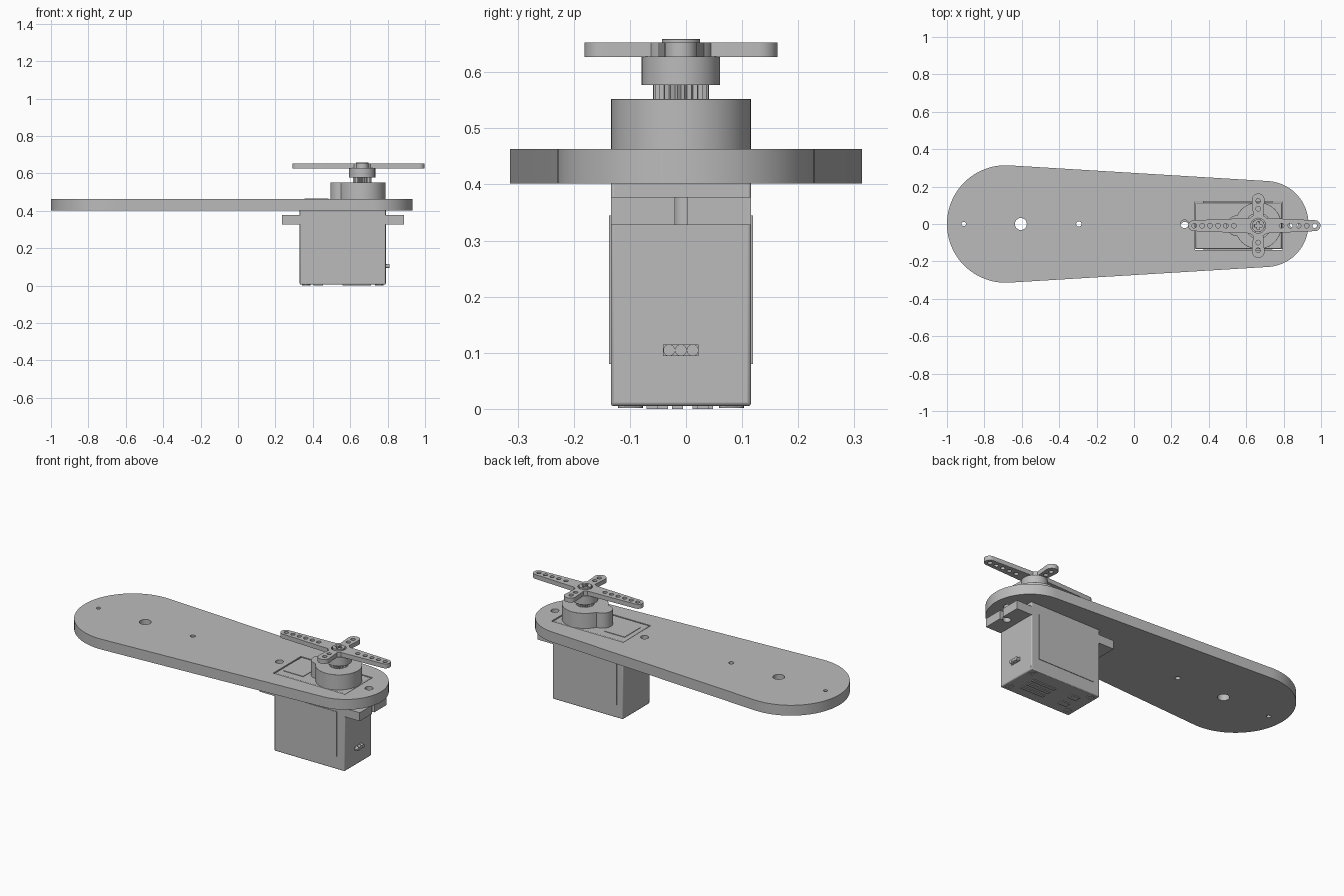
import bpy, bmesh
from math import pi, sin, cos, asin, atan2

cube = bpy.data.objects.get("Cube")
if cube:
    bpy.data.objects.remove(cube, do_unlink=True)

grey = bpy.data.materials.new("plain grey")
grey.use_nodes = True
tone = (0.5, 0.5, 0.5, 1)
grey.diffuse_color = tone
grey.node_tree.nodes["Principled BSDF"].inputs["Base Color"].default_value = tone

SX, SY = 0.664, -0.009          # output shaft axis
X0, X1, Y0, Y1 = 0.33, 0.79, -0.134, 0.116   # servo case footprint
Z_PLATE, Z_CASE = 0.402, 0.463


def arc(cx, cy, r, a0=0, a1=2 * pi, n=32, closed=False):
    steps = n if closed else n - 1
    return [(cx + r * cos(a0 + (a1 - a0) * i / steps),
             cy + r * sin(a0 + (a1 - a0) * i / steps)) for i in range(n)]


def circle(cx, cy, r, n=32):
    return arc(cx, cy, r, n=n, closed=True)


def rect(x0, x1, y0, y1):
    return [(x0, y0), (x1, y0), (x1, y1), (x0, y1)]


def prism(name, loops, z0, z1, bevel=0):
    """Extrude an outline, with further loops as holes, from z0 to z1."""
    cu = bpy.data.curves.new(name, 'CURVE')
    cu.dimensions, cu.fill_mode = '2D', 'BOTH'
    cu.extrude = (z1 - z0) / 2
    for pts in loops:
        sp = cu.splines.new('POLY')
        sp.points.add(len(pts) - 1)
        for p, (x, y) in zip(sp.points, pts):
            p.co = (x, y, 0, 1)
        sp.use_cyclic_u = True
    tmp = bpy.data.objects.new(name, cu)
    bpy.context.collection.objects.link(tmp)
    bpy.context.view_layer.update()
    deps = bpy.context.evaluated_depsgraph_get()
    me = bpy.data.meshes.new_from_object(tmp.evaluated_get(deps))
    bpy.data.objects.remove(tmp, do_unlink=True)
    bm = bmesh.new()
    bm.from_mesh(me)
    bmesh.ops.remove_doubles(bm, verts=bm.verts, dist=1e-5)
    bmesh.ops.recalc_face_normals(bm, faces=bm.faces)
    bmesh.ops.translate(bm, verts=bm.verts, vec=(0, 0, (z0 + z1) / 2))
    bm.to_mesh(me)
    bm.free()
    me.materials.clear()
    me.materials.append(grey)
    ob = bpy.data.objects.new(name, me)
    bpy.context.collection.objects.link(ob)
    if bevel:
        mod = ob.modifiers.new("rounded edges", 'BEVEL')
        mod.width, mod.segments, mod.limit_method = bevel, 2, 'ANGLE'
    bpy.ops.object.select_all(action='DESELECT')
    ob.select_set(True)
    bpy.context.view_layer.objects.active = ob
    bpy.ops.object.shade_smooth_by_angle(angle=0.55)
    return ob


# Tapered arm plate with servo cut-out and holes
BIG, SMALL, BX, TX = 0.314, 0.23, -0.686, 0.703
tilt = pi / 2 - asin((BIG - SMALL) / (TX - BX))
outline = arc(TX, 0, SMALL, -tilt, tilt, 40) + arc(BX, 0, BIG, tilt, 2 * pi - tilt, 48)
holes = [(-0.91, 0.012), (-0.605, 0.032), (-0.295, 0.014), (0.27, 0.022), (0.855, 0.022)]
gap = 0.004
prism("arm_plate", [outline, rect(X0 - gap, X1 + gap, Y0 - gap, Y1 + gap)]
      + [circle(x, 0, r, 24) for x, r in holes], Z_PLATE, Z_CASE)

# Servo case
prism("servo_case", [rect(X0, X1, Y0, Y1)], 0.005, Z_CASE, 0.006)

# Mounting flange with a keyhole slot at each end
FX, HALF, HOLE, SLOT = 0.5615, 0.3265, 0.021, 0.011
key = asin(SLOT / HOLE)
end = [(HALF, (Y0 - Y1) / 2), (HALF, -SLOT)]
end += arc(HALF - 0.037, 0, HOLE, -key, key - 2 * pi, 20)
end += [(HALF, SLOT), (HALF, (Y1 - Y0) / 2)]
prism("mounting_flange", [[(FX + s * x, SY + s * y) for s in (1, -1) for x, y in end]],
      0.328, 0.378)

# Gear turret: shaft circle joined to a smaller idler circle
R, r, d = 0.125, 0.055, 0.114
a = (d * d + R * R - r * r) / (2 * d)
h = (R * R - a * a) ** 0.5
big, small = pi - atan2(h, a), atan2(h, d - a)
turret = arc(SX, SY, R, -big, big, 48) + arc(SX - d, SY, r, small, 2 * pi - small, 20)[1:-1]
prism("gear_turret", [turret], 0.455, 0.552, 0.003)

# Toothed output shaft and hub
teeth = [(SX + q * cos(pi * i / 25), SY + q * sin(pi * i / 25))
         for i in range(50) for q in [0.05 if i % 2 else 0.044]]
prism("output_spline", [teeth], 0.55, 0.58)
prism("horn_hub", [circle(SX, SY, 0.07, 48)], 0.577, 0.628)

# Four-armed horn: (length, root half width, tip radius) for +x, +y, -x, -y
CORE = 0.06
arms = [(0.333, 0.041, 0.029), (0.172, 0.027, 0.034),
        (0.374, 0.041, 0.029), (0.172, 0.027, 0.034)]
horn = []
for i, (length, root, tip) in enumerate(arms):
    turn = i * pi / 2
    local = [(CORE * cos(asin(root / CORE)), -root)]
    local += arc(length - tip, 0, tip, -pi / 2, pi / 2, 16)
    local += [(local[0][0], root)]
    horn += [(SX + x * cos(turn) - y * sin(turn), SY + x * sin(turn) + y * cos(turn))
             for x, y in local]
    after = turn + pi / 2 - asin(arms[(i + 1) % 4][1] / CORE)
    horn += arc(SX, SY, CORE, turn + asin(root / CORE), after, 8)[1:-1]
small_holes = [(SX + s, SY) for s in (0.125, 0.172, 0.216, 0.259, 0.302)]
small_holes += [(SX - 0.13 - 0.0425 * i, SY) for i in range(6)]
small_holes += [(SX, SY + s) for s in (-0.132, -0.09, 0.09, 0.132)]
prism("servo_horn", [horn, circle(SX, SY, 0.04)]
      + [circle(x, y, 0.0125, 16) for x, y in small_holes], 0.627, 0.653)

# Horn screw with a cross recess
w, t = 0.006, 0.021
cross = []
for i in range(4):
    c, s = round(cos(i * pi / 2)), round(sin(i * pi / 2))
    cross += [(SX + x * c - y * s, SY + x * s + y * c) for x, y in ((t, -w), (t, w), (w, w))]
prism("horn_screw_head", [circle(SX, SY, 0.034), cross], 0.645, 0.659, 0.003)
prism("horn_screw_core", [circle(SX, SY, 0.03)], 0.625, 0.648)

# Raised panels on the case top and its front and back
prism("top_panel", [rect(0.355, 0.485, -0.085, 0.065)], 0.46, 0.466)
for name, y0, y1 in (("front_panel", Y0 - 0.003, Y0 + 0.002), ("back_panel", Y1 - 0.002, Y1 + 0.003)):
    prism(name, [rect(0.37, 0.74, y0, y1)], 0.08, 0.345)

# Cable exit with three wire ends
prism("cable_exit", [rect(X1 - 0.005, X1 + 0.005, -0.041, 0.022)], 0.094, 0.115)
for i in range(3):
    wire = prism("wire_%d" % (i + 1), [circle(0, 0, 0.0105, 20)], -0.015, 0.02)
    wire.location = (X1, SY + 0.021 * (i - 1), 0.1045)
    wire.rotation_euler.y = pi / 2

# Underside: corner screws and small raised bars
for sx in (-1, 1):
    for sy in (-1, 1):
        cx, cy = 0.56 + sx * 0.195, SY + sy * 0.09
        prism("case_screw", [circle(cx, cy, 0.022, 24), circle(cx, cy, 0.011, 6)], 0.002, 0.008)
for i in range(3):
    prism("underside_bar", [rect(0.56, 0.71, -0.07 + 0.045 * i, -0.05 + 0.045 * i)], 0, 0.007)
for y in (-0.05, 0.03):
    prism("underside_pad", [rect(0.405, 0.455, y - 0.018, y + 0.018)], 0, 0.007)
